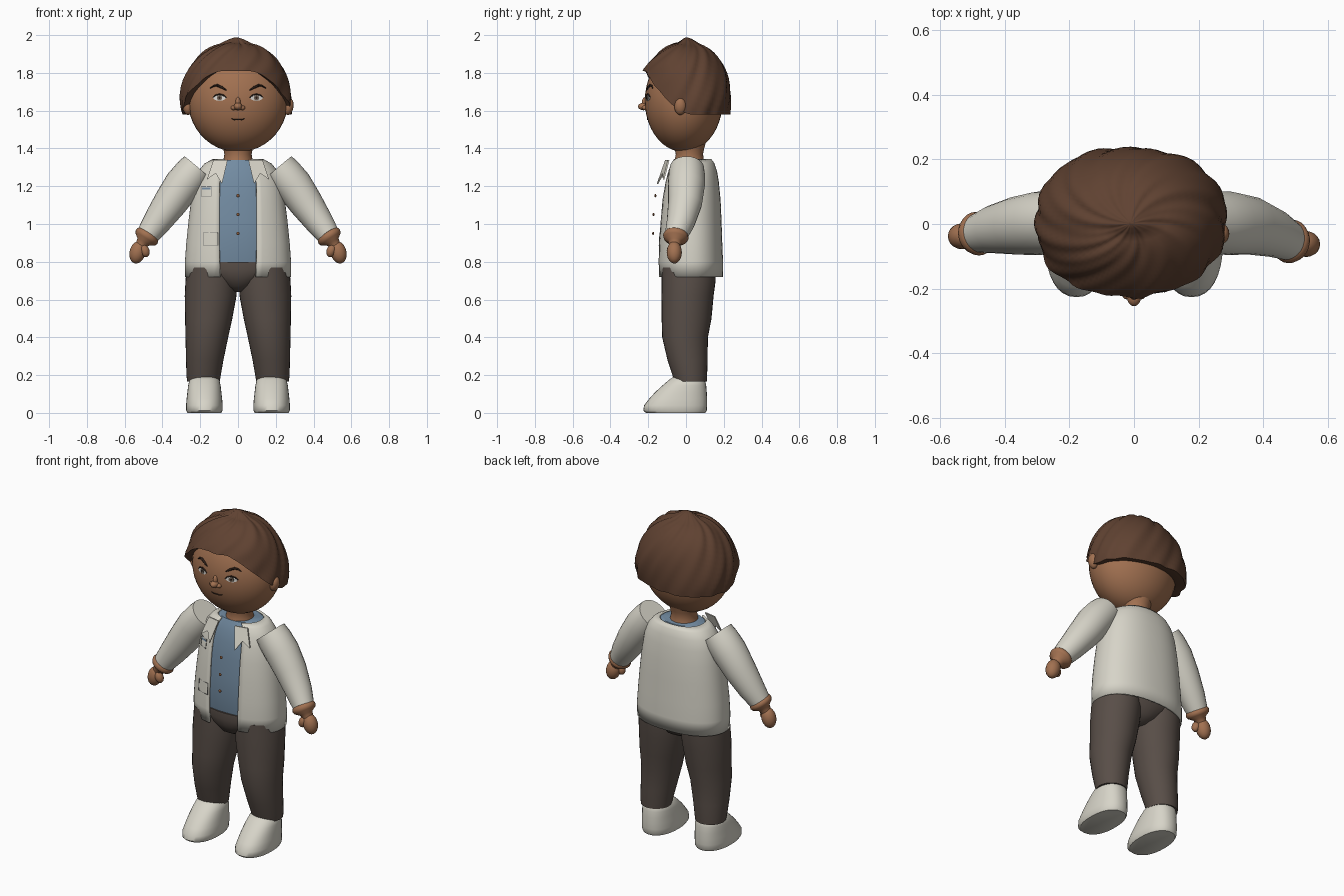
import bpy, bmesh, math
from mathutils import Vector, Matrix

if "Cube" in bpy.data.objects:
    bpy.data.objects.remove(bpy.data.objects["Cube"])

def material(name, r, g, b):
    m = bpy.data.materials.new(name)
    m.diffuse_color = (r, g, b, 1)
    m.use_nodes = True
    m.node_tree.nodes["Principled BSDF"].inputs["Base Color"].default_value = m.diffuse_color
    return m

SKIN = material("skin", 0.36, 0.165, 0.082)
HAIR = material("hair_brown", 0.115, 0.054, 0.031)
CREAM = material("cream_cloth", 0.68, 0.66, 0.58)
BLUE = material("blue_shirt", 0.17, 0.26, 0.36)
PANTS = material("dark_brown_cloth", 0.098, 0.076, 0.064)
DARK = material("dark_line", 0.025, 0.013, 0.009)
WHITE = material("eye_white", 0.7, 0.68, 0.64)
IRIS = material("iris", 0.16, 0.12, 0.09)
BUTTON = material("button", 0.25, 0.10, 0.04)
SEAM = material("seam_grey", 0.22, 0.22, 0.21)

def finish(name, bm, mat, angle=45):
    bmesh.ops.recalc_face_normals(bm, faces=bm.faces)
    me = bpy.data.meshes.new(name)
    bm.to_mesh(me)
    bm.free()
    me.materials.append(mat)
    for p in me.polygons:
        p.use_smooth = True
    me.set_sharp_from_angle(angle=math.radians(angle))
    ob = bpy.data.objects.new(name, me)
    bpy.context.collection.objects.link(ob)
    return ob

def loft(name, rings, mat, closed=True, caps=True, angle=45):
    bm = bmesh.new()
    vs = [[bm.verts.new(p) for p in r] for r in rings]
    n = len(vs[0])
    for a, b in zip(vs, vs[1:]):
        for i in range(n if closed else n - 1):
            j = (i + 1) % n
            bm.faces.new((a[i], a[j], b[j], b[i]))
    if caps:
        bm.faces.new(vs[0])
        bm.faces.new(vs[-1])
    return finish(name, bm, mat, angle)

def power(v, e):
    return math.copysign(abs(v) ** e, v)

def oval(cx, cy, z, rx, ry, e=1.0, n=32, gap=0.0):
    """Horizontal ring starting at the front, optionally open there by +-gap."""
    t0 = math.asin(min(1, gap / rx) ** (1 / e)) if gap else 0
    out = []
    for i in range(n):
        t = t0 + (2 * math.pi - 2 * t0) * i / (n - 1 if gap else n)
        out.append((cx + rx * power(math.sin(t), e), cy - ry * power(math.cos(t), e), z))
    return out

def tube(name, pts, radii, mat, n=24, angle=45):
    """Round tube through pts."""
    pts = [Vector(p) for p in pts]
    rings = []
    for i, p in enumerate(pts):
        d = (pts[min(i + 1, len(pts) - 1)] - pts[max(i - 1, 0)]).normalized()
        u = d.cross(Vector((0.02, 1, 0.01))).normalized()
        w = d.cross(u)
        rings.append([p + radii[i] * (u * math.cos(a) + w * math.sin(a))
                      for a in (2 * math.pi * k / n for k in range(n))])
    return loft(name, rings, mat, angle=angle)

def blobs(name, items, mat, seg=20):
    """Ellipsoids joined in one mesh: (centre, radii, tilt about y)."""
    bm = bmesh.new()
    for c, r, tilt in items:
        m = Matrix.Translation(c) @ Matrix.Rotation(tilt, 4, 'Y') @ Matrix.Diagonal((*r, 1))
        bmesh.ops.create_uvsphere(bm, u_segments=seg, v_segments=seg // 2 + 2, radius=1, matrix=m)
    return finish(name, bm, mat, 80)

def plate(name, outline, yfun, mat, thick=0.008):
    front = [(x, yfun(x, z) - thick, z) for x, z in outline]
    back = [(x, yfun(x, z), z) for x, z in outline]
    return loft(name, [back, front], mat, angle=30)

# --- torso -----------------------------------------------------------------
# z, half width, half depth, centre y, half opening
TORSO = [(0.72, .280, .172, .023, .095), (0.80, .281, .174, .022, .098), (0.90, .274, .171, .021, .10),
         (1.02, .262, .165, .023, .10), (1.13, .248, .158, .025, .10), (1.22, .232, .146, .028, .098),
         (1.28, .210, .133, .031, .09), (1.32, .178, .119, .032, .08), (1.343, .135, .105, .03, .07)]
E = 0.88
jacket = loft("jacket", [oval(0, c, z, a, b, E, 49, g) for z, a, b, c, g in TORSO], CREAM, False, False, 60)
mod = jacket.modifiers.new("thickness", 'SOLIDIFY')
mod.thickness = 0.012
mod.offset = -1

shirt = [(0.79, .265, .158, .022, 0)] + TORSO[2:]
loft("shirt", [oval(0, c, z - (.004 if z > 1.3 else 0), a - .014, b - .014, E, 48) for z, a, b, c, _ in shirt], BLUE)

def jacket_y(x, z):
    for lo, hi in zip(TORSO, TORSO[1:]):
        if z <= hi[0]:
            f = (z - lo[0]) / (hi[0] - lo[0])
            a, b, c = (lo[k] + f * (hi[k] - lo[k]) for k in (1, 2, 3))
            s = min(1, abs(x) / a) ** (1 / E)
            return c - b * math.sqrt(1 - s * s) ** E
    return -0.08

# collar flaps
for s, side in ((-1, "right"), (1, "left")):
    flap = [(.055, 1.338), (.13, 1.338), (.165, 1.235), (.118, 1.268), (.085, 1.212)]
    plate(side + "_lapel", [(s * x, z) for x, z in flap],
          lambda x, z: -.103 - (1.338 - z) * .36 + max(0, abs(x) - .08) * .3, CREAM)

# pocket outlines, built from narrow strips
def strip(name, x0, x1, z0, z1, mat):
    plate(name, [(x0, z0), (x1, z0), (x1, z1), (x0, z1)], lambda x, z: jacket_y(x, z) + .001, mat, .004)

for label, x0, x1, z0, z1 in (("chest_pocket", -.195, -.14, 1.145, 1.20), ("lower_pocket", -.185, -.105, .885, .955)):
    t = .003
    strip(label + "_bottom", x0, x1, z0, z0 + t, SEAM)
    strip(label + "_top", x0, x1, z1 - t, z1, SEAM)
    strip(label + "_outer", x0, x0 + t, z0, z1, SEAM)
    strip(label + "_inner", x1 - t, x1, z0, z1, SEAM)
strip("chest_pocket_trim", -.19, -.145, 1.183, 1.192, BLUE)

# shirt buttons
blobs("buttons", [((0, y, z), (.009, .005, .009), 0)
                  for y, z in ((-.162, 1.15), (-.172, 1.05), (-.174, .95))], BUTTON, 12)

# --- hips, legs, shoes -------------------------------------------------------
loft("hips", [oval(0, .015, z, a, b) for z, a, b in
              ((.64, .04, .06), (.67, .10, .115), (.72, .20, .142), (.76, .255, .15), (.80, .25, .148))], PANTS)
LEG = [(.77, .140, .015, .132, .142), (.70, .141, .014, .137, .143), (.62, .145, .008, .137, .138),
       (.50, .155, .003, .125, .132), (.40, .165, -.005, .113, .121), (.28, .176, .008, .099, .106),
       (.20, .182, .020, .091, .092), (.165, .183, .024, .086, .086)]
SHOE = [(0, -.212, .102, .090), (.012, -.226, .110, .096), (.04, -.222, .112, .097), (.075, -.195, .112, .094),
        (.11, -.163, .110, .090), (.145, -.125, .107, .086), (.175, -.09, .10, .079), (.192, -.065, .085, .06)]
for s, side in ((-1, "right"), (1, "left")):
    loft(side + "_leg", [oval(s * cx, cy, z, a, b) for z, cx, cy, a, b in LEG], PANTS)
    loft(side + "_shoe", [oval(s * .178, (y0 + y1) / 2, z, w, (y1 - y0) / 2, .88)
                          for z, y0, y1, w in SHOE], CREAM, angle=50)

# --- arms and hands ----------------------------------------------------------
for s, side in ((-1, "right"), (1, "left")):
    o = -.012 * s                       # slight pose difference in depth
    tube(side + "_sleeve", [(s * .215, .005, 1.30), (s * .245, .004, 1.265), (s * .295, .002, 1.205),
                            (s * .36, -.005, 1.11), (s * .43, -.022 + o / 2, 1.01), (s * .478, -.04 + o, .942)],
         [.09, .096, .098, .090, .075, .061], CREAM)
    tube(side + "_cuff", [(s * .468, -.038 + o, .955), (s * .476, -.04 + o, .943), (s * .484, -.042 + o, .932),
                          (s * .492, -.044 + o, .92), (s * .502, -.046 + o, .905), (s * .515, -.048 + o, .885)],
         [.05, .064, .068, .062, .036, .03], SKIN, angle=60)
    blobs(side + "_hand", [((s * .532, -.05 + o, .850), (.042, .040, .060), s * -.25),
                           ((s * .493, -.066 + o, .858), (.024, .024, .034), s * .35)], SKIN)

# --- neck and head -----------------------------------------------------------
loft("neck", [oval(0, .018, z, r, r) for z, r in
              ((1.31, .085), (1.345, .076), (1.37, .072), (1.40, .078), (1.44, .09))], SKIN)
HC, HR = (0, -.012, 1.652), (.264, .206, .271)
blobs("head", [(HC, HR, 0)], SKIN, 40)
blobs("ears", [((s * .268, -.03, 1.622), (.026, .032, .045), s * .15) for s in (-1, 1)], SKIN)

def face_y(x, z):
    return HC[1] - HR[1] * math.sqrt(max(0, 1 - (x / HR[0]) ** 2 - ((z - HC[2]) / HR[2]) ** 2))

# nose
blobs("nose", [((0, -.224, 1.622), (.022, .030, .020), 0), ((0, -.216, 1.642), (.014, .018, .03), 0),
               ((-.022, -.215, 1.615), (.016, .018, .013), 0), ((.022, -.215, 1.615), (.016, .018, .013), 0)], SKIN)

# eyes, lids and brows
def disc(name, cx, cz, rx, rz, lift, mat):
    plate(name, [(cx + rx * math.cos(a), cz + rz * math.sin(a)) for a in (math.tau * k / 20 for k in range(20))],
          lambda x, z: face_y(x, z) + .003 - lift, mat, .005)

def stroke(name, pts, radii, mat):
    tube(name, [(x, face_y(x, z) - .001, z) for x, z in pts], radii, mat, 8)

for s, side in ((-1, "right"), (1, "left")):
    disc(side + "_eye", s * .098, 1.668, .033, .016, 0, WHITE)
    disc(side + "_iris", s * .098, 1.668, .014, .014, .003, IRIS)
    disc(side + "_pupil", s * .098, 1.668, .006, .006, .005, DARK)
    stroke(side + "_lid", [(s * x, z) for x, z in ((.062, 1.668), (.078, 1.682), (.098, 1.687), (.118, 1.682), (.134, 1.67))],
           [.002, .004, .004, .004, .002], DARK)
    stroke(side + "_brow", [(s * x, z) for x, z in ((.062, 1.708), (.085, 1.723), (.11, 1.734), (.13, 1.731), (.148, 1.718))],
           [.003, .0065, .007, .005, .002], DARK)

# mouth
stroke("mouth", [(-.036, 1.558), (-.018, 1.552), (0, 1.554), (.018, 1.552), (.036, 1.558)],
       [.0015, .003, .0025, .003, .0015], DARK)

# --- hair: swirled, ridged cap with a raised front edge ------------------------
def hair_point(phi, v):
    a = abs((phi + math.pi) % math.tau - math.pi)             # angle away from the front
    t = min(1, max(0, (a - .26) / 1.45))
    edge = 1.81 - .23 * t * t * (3 - 2 * t)
    th = v * math.acos((edge - 1.65) / .31)
    p = phi + .75 * v
    wave = .028 * abs(math.sin(5.5 * p)) + .014 * math.cos(4 * p + 1) + .012 * math.sin(17 * p + 6 * v)
    k = 1.0 + wave * min(1, 2.2 * v) + .02 * math.sin(9 * v + 3 * phi) * v
    front = 1 + .10 * max(0, math.cos(phi)) * v * v
    s = math.sin(th) ** .9 * k
    z = 1.65 + .31 * math.cos(th) * (1 + wave * 1.1 * min(1, 3 * v) * (1 - v)) + .03 * max(0, 1 - 7 * v)
    return Vector((-.01 + .292 * s * math.sin(phi), .002 - .236 * s * front * math.cos(phi), z))

N, ROWS = 110, 20
rings = [[hair_point(math.tau * i / N, max(.01, r / ROWS)) for i in range(N)] for r in range(ROWS + 1)]
rings.append([Vector((p.x * .8, p.y * .72, p.z + .01)) for p in rings[-1]])
loft("hair", rings, HAIR, angle=50)
